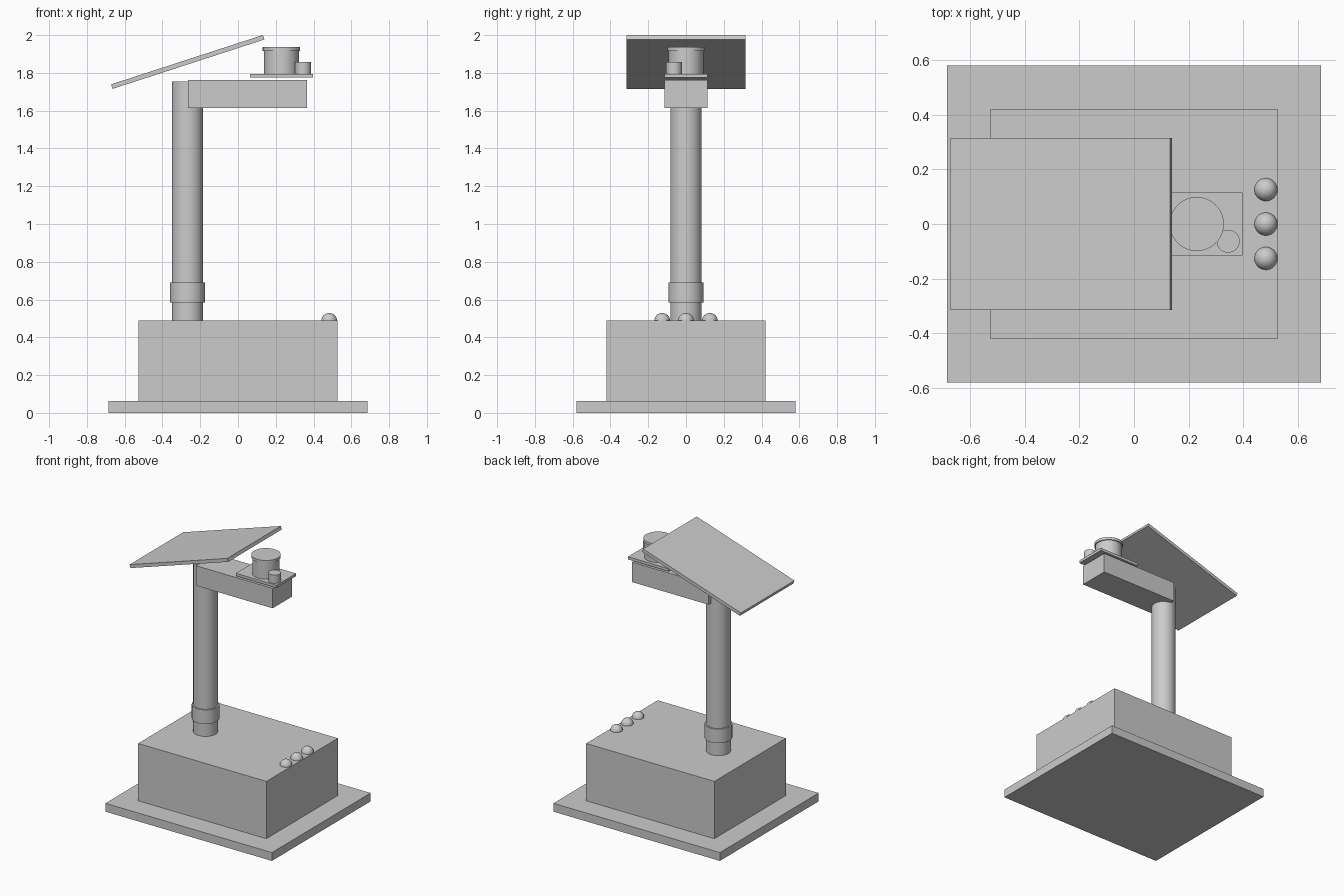
import bpy
from math import radians

cube = bpy.data.objects.get("Cube")
if cube:
    bpy.data.objects.remove(cube, do_unlink=True)

grey = bpy.data.materials.new("plain grey")
grey.use_nodes = True
grey.diffuse_color = (0.6, 0.6, 0.6, 1)
grey.node_tree.nodes["Principled BSDF"].inputs["Base Color"].default_value = (0.6, 0.6, 0.6, 1)


def finish(name, smooth=False):
    obj = bpy.context.object
    obj.name = name
    obj.data.materials.append(grey)
    if smooth:
        bpy.ops.object.shade_smooth_by_angle(angle=radians(35))
    return obj


def box(name, center, size, tilt=0):
    bpy.ops.mesh.primitive_cube_add(size=1, location=center)
    obj = finish(name)
    obj.scale = size
    bpy.ops.object.transform_apply(location=False, rotation=False, scale=True)
    obj.rotation_euler.y = radians(tilt)
    return obj


def cylinder(name, x, y, radius, bottom, top):
    bpy.ops.mesh.primitive_cylinder_add(vertices=64, radius=radius, depth=top - bottom,
                                        location=(x, y, (bottom + top) / 2))
    return finish(name, smooth=True)


# Base plate and housing
box("base_plate", (0, 0, 0.031), (1.37, 1.16, 0.062))
box("housing", (0, 0, 0.275), (1.055, 0.84, 0.426))

# Mast with its collar
cylinder("mast", -0.267, 0, 0.083, 0.487, 1.755)
cylinder("mast_collar", -0.267, 0, 0.093, 0.585, 0.69)

# Horizontal arm and the sensor mounting plate just above it
box("arm", (0.05, 0, 1.689), (0.63, 0.228, 0.148))
box("sensor_plate", (0.23, 0, 1.785), (0.334, 0.23, 0.02))

# Sensors
cylinder("sensor_body", 0.23, 0, 0.092, 1.795, 1.917)
cylinder("sensor_cap", 0.23, 0, 0.099, 1.917, 1.937)
cylinder("small_sensor", 0.345, -0.063, 0.042, 1.795, 1.857)

# Tilted panel above the mast
box("tilted_panel", (-0.266, 0, 1.858), (0.845, 0.63, 0.025), tilt=-18)

# Row of round indicators set into the housing top
for label, y in (("right", -0.126), ("middle", 0), ("left", 0.126)):
    bpy.ops.mesh.primitive_uv_sphere_add(segments=32, ring_count=16, radius=0.042,
                                         location=(0.483, y, 0.487))
    finish("indicator_" + label, smooth=True)
